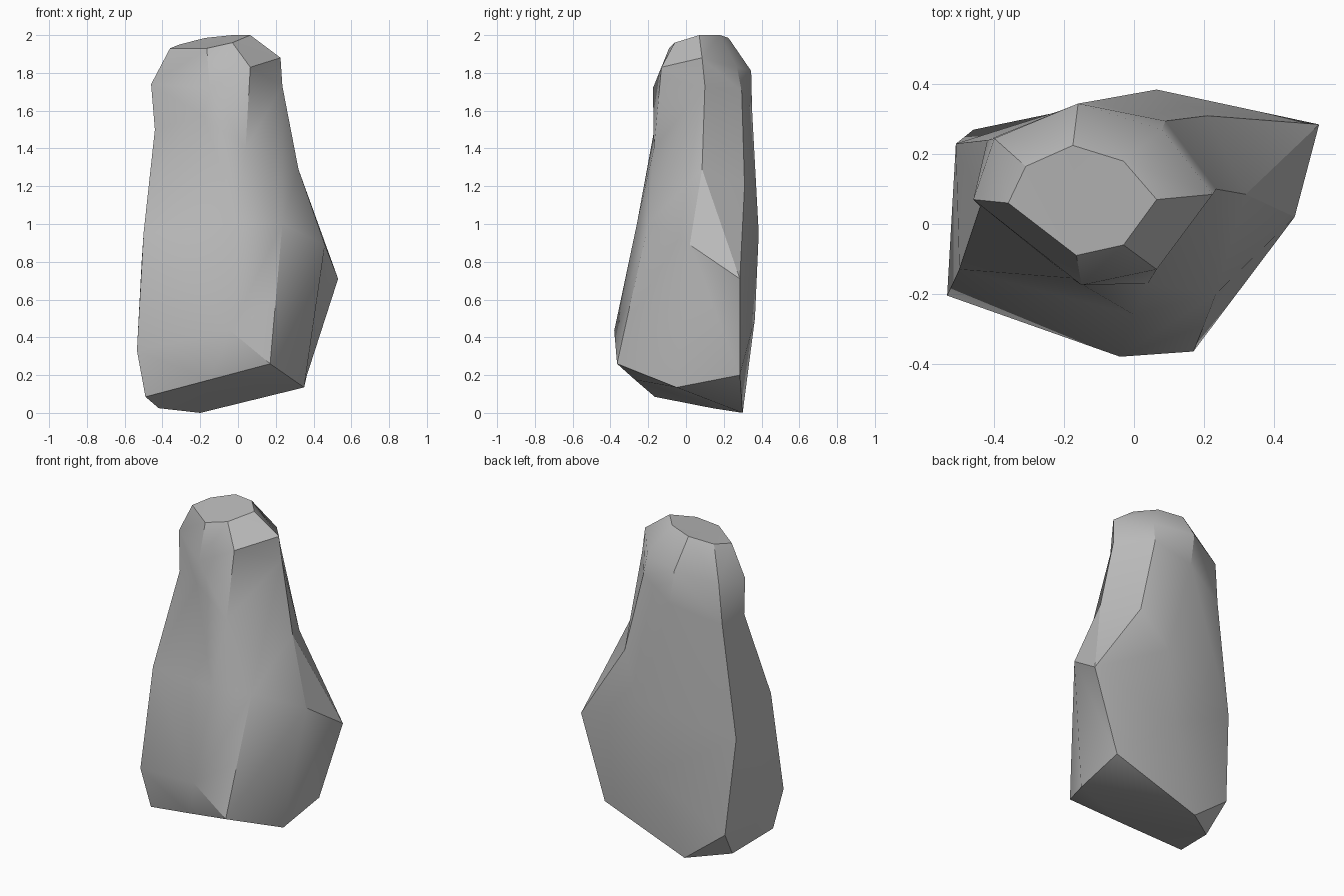
import bpy
import bmesh
from math import radians
from mathutils import Vector

default_cube = bpy.data.objects.get("Cube")
if default_cube:
    bpy.data.objects.remove(default_cube, do_unlink=True)

# One grey stone colour
stone = bpy.data.materials.new("stone_grey")
stone.use_nodes = True
stone_colour = (0.5, 0.5, 0.5, 1)
stone.diffuse_color = stone_colour
stone.node_tree.nodes["Principled BSDF"].inputs["Base Color"].default_value = stone_colour

# Vertical ridges of the boulder: cap, shoulder, neck, waist, flank, foot
front_left = [(-.36, .06, 1.93), (-.46, .07, 1.74), (-.44, .05, 1.5),
              (-.5, -.13, .95), (-.535, -.205, .33), (-.49, -.165, .085)]
front_middle = [(-.165, -.09, 1.93), (-.15, -.175, 1.72), (-.18, -.155, 1.57),
                (0, -.26, 1), (-.04, -.38, .435), (-.15, -.27, .175)]
front_right = [(-.03, -.06, 1.96), (.065, -.13, 1.83), (.04, -.17, 1.4),
               (.235, -.2, 1), (.2, -.29, .6), (.17, -.365, .26)]
side_right = [(.065, .07, 2), (.225, .085, 1.88), (.235, .1, 1.73),
              (.32, .085, 1.29), (.46, .02, .89), (.35, -.05, .135)]
back_right = [(-.03, .18, 2), (.08, .27, 1.83), (.09, .295, 1.7),
              (.21, .31, 1.2), (.53, .285, .71), (.365, .285, .2)]
back_middle = [(-.175, .225, 1.985), (-.16, .345, 1.81), (-.13, .35, 1.6),
               (.065, .385, .95), (0, .365, .5), (-.2, .3, 0)]
back_left = [(-.31, .165, 1.95), (-.4, .245, 1.75), (-.42, .24, 1.5),
             (-.51, .23, .8), (-.46, .27, .2), (-.42, .14, .025)]

ridges = [front_left, front_middle, front_right, side_right,
          back_right, back_middle, back_left]
hollow = (side_right, 4)      # the one patch folded inward
axis = Vector((-.08, .08))    # middle of the boulder in plan


def reach(a, b):
    """Distance of the middle of a diagonal from the upright axis."""
    return (((a.co + b.co) / 2).xy - axis).length


bm = bmesh.new()
columns = [[bm.verts.new(point) for point in ridge] for ridge in ridges]

# Faceted sides, each patch folded along its outer diagonal
for index, column in enumerate(columns):
    following = columns[(index + 1) % len(columns)]
    for level in range(len(column) - 1):
        a, d = column[level:level + 2]
        b, c = following[level:level + 2]
        outward = reach(a, c) > reach(b, d)
        if ridges[index] is hollow[0] and level == hollow[1]:
            outward = True
        if outward:
            triangles = (a, d, c), (a, c, b)
        else:
            triangles = (a, d, b), (b, d, c)
        for triangle in triangles:
            bm.faces.new(triangle)

# Flat cap and slanted underside
cap = bm.faces.new([column[0] for column in columns])
underside = bm.faces.new([column[-1] for column in reversed(columns)])
bmesh.ops.triangulate(bm, faces=[cap, underside])
bmesh.ops.recalc_face_normals(bm, faces=bm.faces)

mesh = bpy.data.meshes.new("boulder")
bm.to_mesh(mesh)
bm.free()
mesh.materials.append(stone)
boulder = bpy.data.objects.new("boulder", mesh)
bpy.context.scene.collection.objects.link(boulder)

# Soft shading that keeps the strong creases
bpy.ops.object.select_all(action="DESELECT")
boulder.select_set(True)
bpy.context.view_layer.objects.active = boulder
bpy.ops.object.shade_smooth_by_angle(angle=radians(32))
